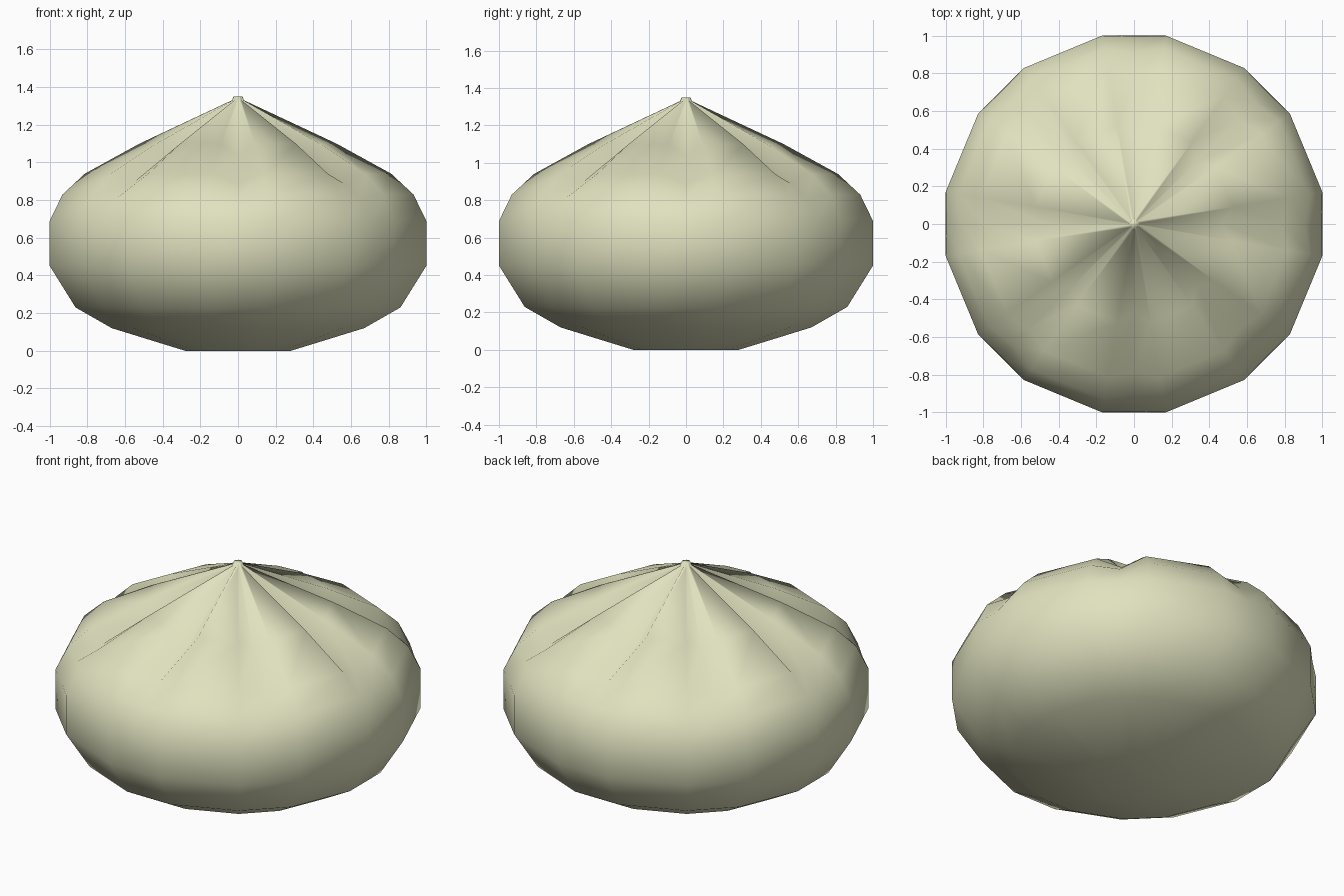
import bpy, bmesh, math
from math import radians, cos, sin

if "Cube" in bpy.data.objects:
    bpy.data.objects.remove(bpy.data.objects["Cube"])

# profile rows: ridge radius, ridge height, valley radius, valley height
C = cos(radians(9.7))
ROWS = [
    (0.285, 0.00, 0.285 * C, 0.00),
    (0.68, 0.12, 0.68 * C, 0.12),
    (0.875, 0.23, 0.875 * C, 0.23),
    (1.014, 0.45, 1.014 * C, 0.45),
    (1.014, 0.69, 0.995, 0.69),
    (0.945, 0.83, 0.91, 0.81),
    (0.825, 0.94, 0.79, 0.89),
    (0.53, 1.10, 0.47, 1.03),
    (0.032, 1.33, 0.026, 1.325),
    (0.024, 1.35, 0.022, 1.35),
]
PLEATS = 8

# pleated bun: each pleat is a valley column between two ridge columns
bm = bmesh.new()
rings = []
for rr, rz, vr, vz in ROWS:
    ring = []
    for k in range(PLEATS):
        for off in (-9.7, 0, 9.7):
            a = radians(k * 360 / PLEATS + off)
            r, z = (vr, vz) if off == 0 else (rr, rz)
            ring.append(bm.verts.new((r * cos(a), r * sin(a), z)))
    rings.append(ring)
n = len(rings[0])
for lo, hi in zip(rings, rings[1:]):
    for i in range(n):
        j = (i + 1) % n
        bm.faces.new((lo[i], lo[j], hi[j], hi[i]))

# flat base and tip
bm.faces.new(rings[0][::-1])
bm.faces.new(rings[-1])
bmesh.ops.recalc_face_normals(bm, faces=bm.faces)
for f in bm.faces:
    f.smooth = True

mesh = bpy.data.meshes.new("steamed_bun")
bm.to_mesh(mesh)
bm.free()
bun = bpy.data.objects.new("steamed_bun", mesh)
bpy.context.collection.objects.link(bun)

# dough colour
dough = bpy.data.materials.new("dough")
dough.diffuse_color = (0.75, 0.76, 0.52, 1)
dough.use_nodes = True
dough.node_tree.nodes["Principled BSDF"].inputs["Base Color"].default_value = dough.diffuse_color
mesh.materials.append(dough)
